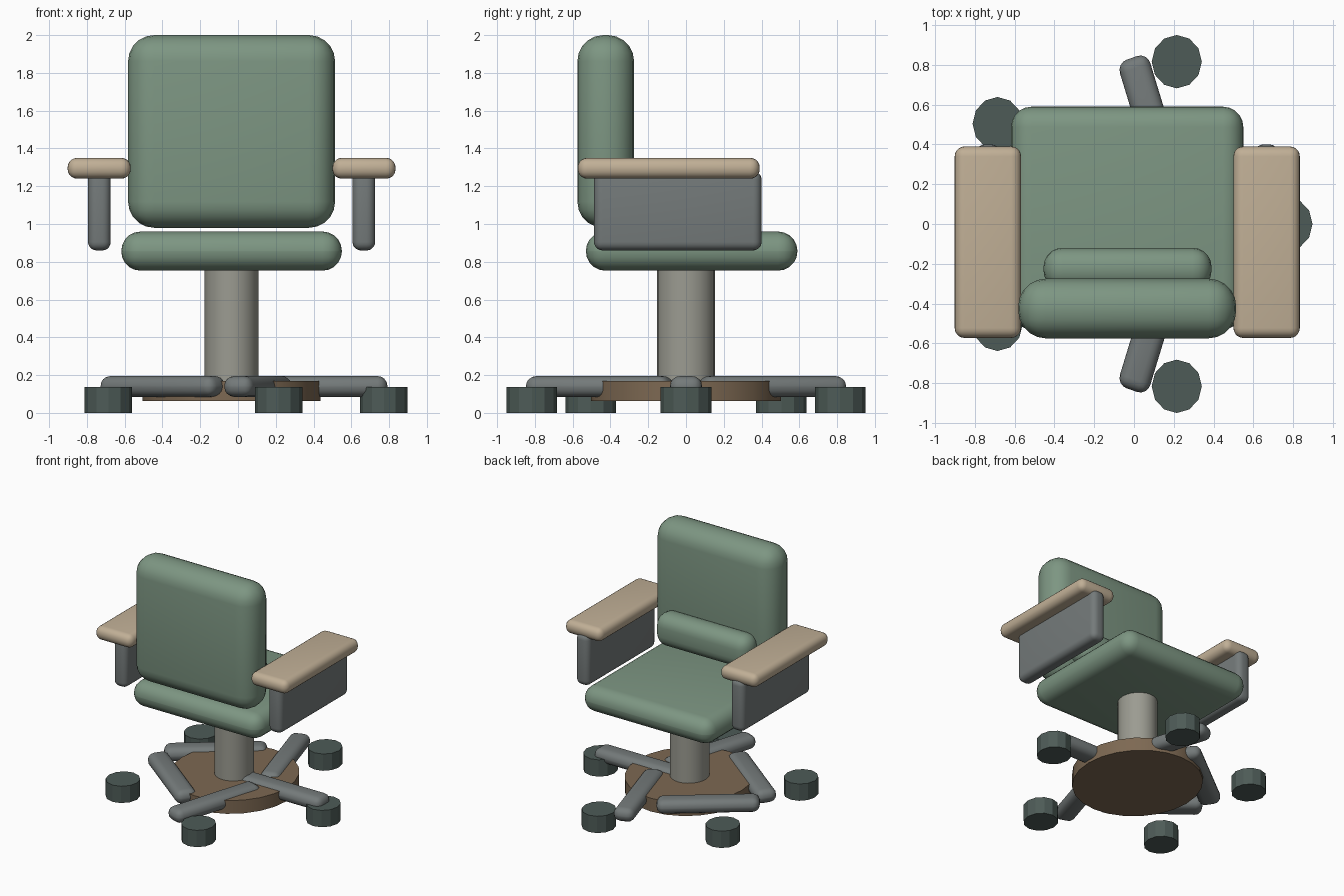
import bpy, bmesh, math
from mathutils import Matrix

if "Cube" in bpy.data.objects:
    bpy.data.objects.remove(bpy.data.objects["Cube"])

CX = -0.034      # chair axis, shifted because the five-arm base is not symmetric in x
SY = 1.065       # the whole base is slightly stretched in y


def material(name, rgb):
    m = bpy.data.materials.new(name)
    m.diffuse_color = (*rgb, 1)
    m.use_nodes = True
    m.node_tree.nodes["Principled BSDF"].inputs["Base Color"].default_value = m.diffuse_color
    return m


GREEN = material("sage green", (0.205, 0.305, 0.225))
TAN = material("light tan", (0.53, 0.43, 0.305))
GREY = material("mid grey", (0.175, 0.195, 0.195))
STEEL = material("warm light grey", (0.33, 0.33, 0.285))
BROWN = material("brown", (0.205, 0.14, 0.085))
DARK = material("dark grey green", (0.075, 0.105, 0.095))


def finish(bm, name, mat, smooth):
    me = bpy.data.meshes.new(name)
    bm.normal_update()
    bm.to_mesh(me)
    bm.free()
    me.materials.append(mat)
    ob = bpy.data.objects.new(name, me)
    bpy.context.collection.objects.link(ob)
    if smooth:
        bpy.ops.object.select_all(action='DESELECT')
        ob.select_set(True)
        bpy.context.view_layer.objects.active = ob
        bpy.ops.object.shade_smooth_by_angle(angle=math.radians(35))
    return ob


def rounded_box(name, x, y, z, radius, mat, matrix=None, segs=5):
    """Box given by (min, max) ranges with all edges rounded."""
    bm = bmesh.new()
    bmesh.ops.create_cube(bm, size=1)
    for v in bm.verts:
        for i, (a, b) in enumerate((x, y, z)):
            v.co[i] = (a + b) / 2 + v.co[i] * (b - a)
    bmesh.ops.bevel(bm, geom=bm.edges[:], offset=radius, segments=segs,
                    profile=0.5, affect='EDGES', clamp_overlap=True)
    if matrix:
        bm.transform(matrix)
    return finish(bm, name, mat, True)


def cylinder(name, x, y, z0, z1, r, sides, mat, smooth):
    bm = bmesh.new()
    bmesh.ops.create_cone(bm, cap_ends=True, segments=sides, radius1=r, radius2=r, depth=z1 - z0)
    bm.transform(Matrix.Translation((x, y, (z0 + z1) / 2)) @ Matrix.Diagonal((1, SY, 1, 1)))
    return finish(bm, name, mat, smooth)


# upholstery
rounded_box("seat", (-0.618, 0.55), (-0.53, 0.59), (0.753, 0.96), 0.102, GREEN)
rounded_box("backrest", (-0.582, 0.514), (-0.575, -0.275), (0.98, 2.0), 0.138, GREEN)
rounded_box("lumbar_cushion", (-0.455, 0.39), (-0.33, -0.12), (1.06, 1.325), 0.095, GREEN)

# armrests
for side, name in ((-1, "left"), (1, "right")):
    c = CX + side * 0.7
    rounded_box(name + "_arm_panel", (c - 0.06, c + 0.06), (-0.487, 0.4), (0.86, 1.28), 0.045, GREY)
    p = CX + side * 0.701
    rounded_box(name + "_arm_pad", (p - 0.167, p + 0.167), (-0.573, 0.39), (1.24, 1.35), 0.05, TAN)

# column and base disc
cylinder("column", CX, 0, 0.1, 0.82, 0.143, 24, STEEL, True)
cylinder("base_disc", CX, 0, 0.062, 0.17, 0.472, 24, BROWN, True)

# five base arms (turned against their position angle) and casters
for i in range(5):
    a = i * math.tau / 5
    ca, sa = math.cos(a), math.sin(a)
    m = (Matrix.Translation((CX, 0, 0)) @ Matrix.Diagonal((1, SY, 1, 1))
         @ Matrix.Translation((0.451 * ca, 0.451 * sa, 0)) @ Matrix.Rotation(-a, 4, 'Z'))
    rounded_box(f"base_arm_{i + 1}", (-0.374, 0.374), (-0.08, 0.08), (0.085, 0.195), 0.052, GREY, m, 4)
    cylinder(f"caster_{i + 1}", CX + 0.806 * ca, 0.806 * SY * sa, 0, 0.137, 0.126, 12, DARK, False)
